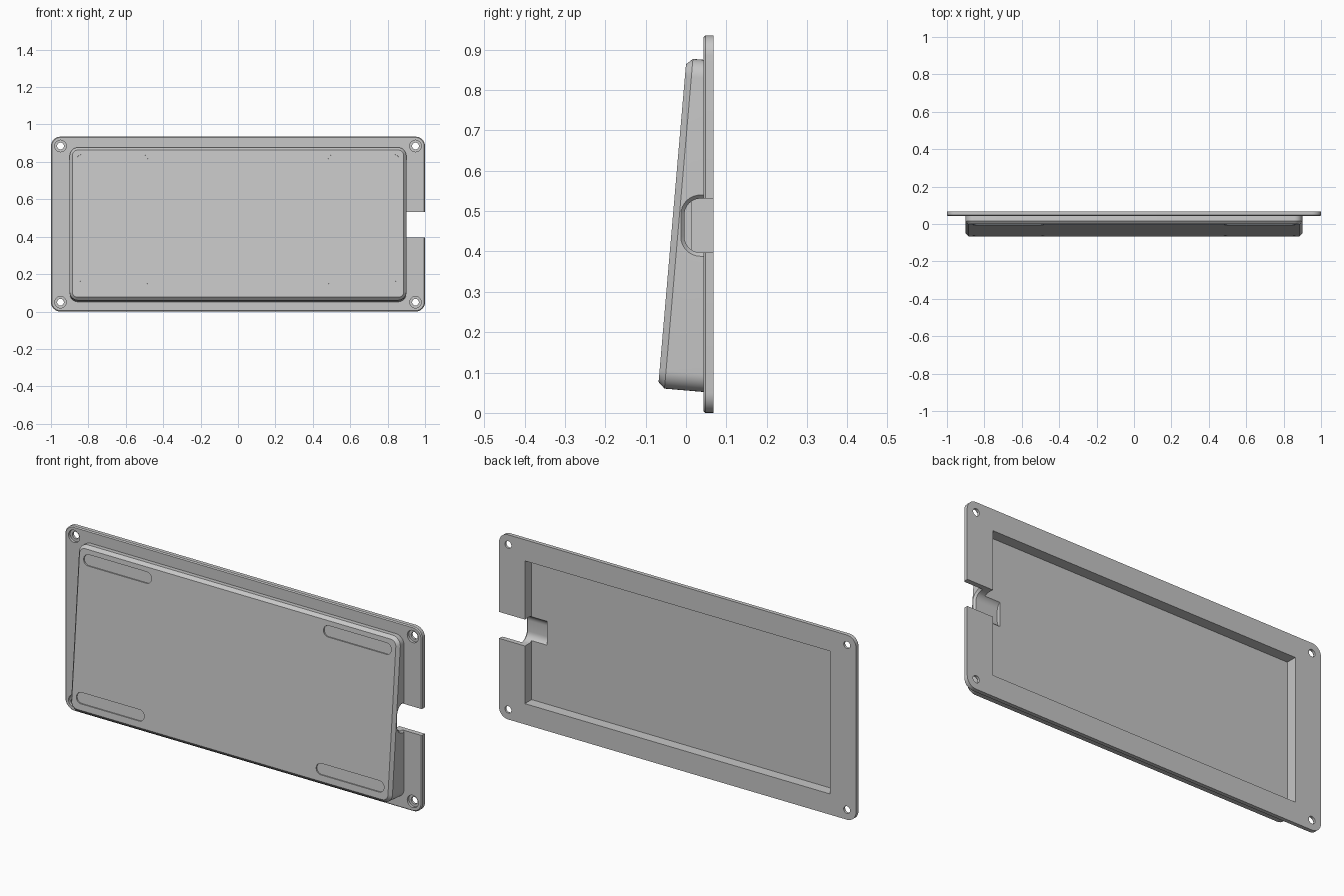
import bpy, bmesh, math
from mathutils import Vector

if "Cube" in bpy.data.objects:
    bpy.data.objects.remove(bpy.data.objects["Cube"], do_unlink=True)

grey = bpy.data.materials.new("light grey")
grey.use_nodes = True
COLOR = (0.57, 0.57, 0.57, 1)
grey.diffuse_color = COLOR
grey.node_tree.nodes["Principled BSDF"].inputs["Base Color"].default_value = COLOR

BACK, PLATE_FRONT, HEIGHT = 0.068, 0.043, 0.935
MID = HEIGHT / 2


def outline(hw, hh, r, steps=8):
    """Rounded rectangle as 2D points."""
    pts = []
    for i, (sx, sy) in enumerate([(1, 1), (-1, 1), (-1, -1), (1, -1)]):
        for k in range(steps + 1):
            a = math.pi / 2 * (i + k / steps)
            pts.append((sx * (hw - r) + r * math.cos(a), sy * (hh - r) + r * math.sin(a)))
    return pts


def loft(name, rings):
    """Closed solid through matching rings of points."""
    bm = bmesh.new()
    loops = [[bm.verts.new(p) for p in ring] for ring in rings]
    n = len(loops[0])
    for a, b in zip(loops, loops[1:]):
        for i in range(n):
            j = (i + 1) % n
            bm.faces.new((a[i], a[j], b[j], b[i]))
    bm.faces.new(loops[0])
    bm.faces.new(loops[-1])
    bmesh.ops.remove_doubles(bm, verts=bm.verts, dist=1e-6)
    bmesh.ops.recalc_face_normals(bm, faces=bm.faces)
    mesh = bpy.data.meshes.new(name)
    bm.to_mesh(mesh)
    bm.free()
    mesh.materials.append(grey)
    ob = bpy.data.objects.new(name, mesh)
    bpy.context.collection.objects.link(ob)
    return ob


def upright(pts, y, cx=0, cz=MID):
    return [Vector((cx + u, y, cz + v)) for u, v in pts]


def box(name, x0, x1, y0, y1, z0, z1):
    pts = [(x0, z0), (x1, z0), (x1, z1), (x0, z1)]
    return loft(name, [upright(pts, y, 0, 0) for y in (y0, y1)])


def combine(target, tool, operation):
    """Apply a boolean and discard the tool."""
    mod = target.modifiers.new(operation, 'BOOLEAN')
    mod.operation, mod.object, mod.solver = operation, tool, 'EXACT'
    graph = bpy.context.evaluated_depsgraph_get()
    mesh = bpy.data.meshes.new_from_object(target.evaluated_get(graph))
    target.modifiers.clear()
    target.data = mesh
    bpy.data.objects.remove(tool, do_unlink=True)


# Flange plate with softened front edge
EDGE = 0.005
cover = loft("wedge_cover", [
    upright(outline(1 - EDGE, MID - EDGE, 0.045), PLATE_FRONT),
    upright(outline(1, MID, 0.05), PLATE_FRONT + EDGE),
    upright(outline(1, MID, 0.05), BACK)])

# Tilted body with chamfered front rim
TILT = 0.086
CENTRE = Vector((0, -0.034, 0.47))
UP = Vector((0, math.sin(TILT), math.cos(TILT)))
INWARD = Vector((0, math.cos(TILT), -math.sin(TILT)))


def tilted(pts, depth, cx=0, cv=0):
    return [CENTRE + Vector((cx + u, 0, 0)) + UP * (cv + v) + INWARD * depth for u, v in pts]


CHAMFER = 0.016
rim = tilted(outline(0.90, 0.41, 0.045), CHAMFER)
base = [p + INWARD * ((0.055 - p.y) / INWARD.y) for p in rim]
body = loft("body", [tilted(outline(0.886, 0.395, 0.03), 0), rim, base])
combine(cover, body, 'UNION')

# Open recess in the back
combine(cover, box("recess", -0.855, 0.855, 0.014, 0.1, 0.105, 0.828), 'DIFFERENCE')

# Cable channel through the side, with a flared mouth
PORT_Z = 0.464


def channel(x, grow, y_end):
    hh, front, r = 0.067 + grow, -0.004 - grow, 0.04 + grow
    arc = [math.pi / 2 * k / 8 for k in range(9)]
    top = [(front + r - r * math.sin(a), hh - r + r * math.cos(a)) for a in arc]
    half = [(y_end, hh)] + top
    pts = half + [(y, -z) for y, z in reversed(half)]
    return [Vector((x, y, PORT_Z + z)) for y, z in pts]


combine(cover, loft("channel", [channel(x, 0, 0.1) for x in (0.77, 1.1)]), 'DIFFERENCE')
FLARE = 0.01
mouth = [channel(0.901 - FLARE * math.cos(a), FLARE * (1 - math.cos(a)), PLATE_FRONT)
         for a in [math.pi / 2 * k / 4 for k in range(5)]]
combine(cover, loft("mouth", mouth), 'DIFFERENCE')

# Counterbored screw holes
for cx in (-0.949, 0.949):
    for cz in (0.05, HEIGHT - 0.05):
        for r, y_end in ((0.031, 0.056), (0.018, 0.1)):
            ring = outline(r, r, r, 6)
            hole = loft("hole", [upright(ring, y, cx, cz) for y in (0, y_end)])
            combine(cover, hole, 'DIFFERENCE')

# Shallow slots for the stick-on feet
for cx in (-0.672, 0.672):
    for cv in (-0.335, 0.343):
        ring = outline(0.19, 0.028, 0.0279)
        slot = loft("slot", [tilted(ring, d, cx, cv) for d in (-0.02, 0.007)])
        combine(cover, slot, 'DIFFERENCE')

bpy.ops.object.select_all(action='DESELECT')
cover.select_set(True)
bpy.context.view_layer.objects.active = cover
bpy.ops.object.shade_smooth_by_angle(angle=math.radians(30))
